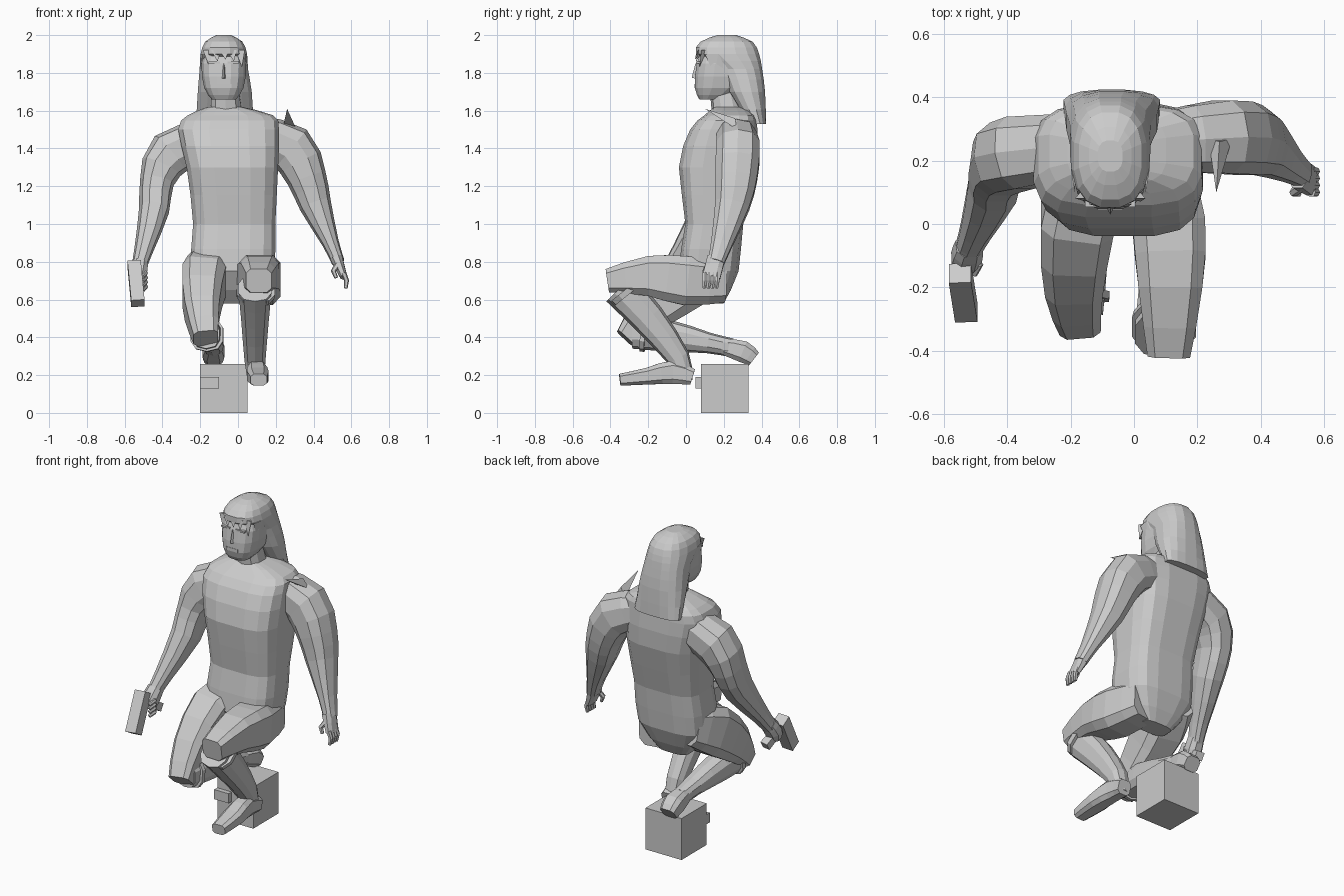
import bpy, bmesh, math
from mathutils import Vector

default_cube = bpy.data.objects.get("Cube")
if default_cube:
    bpy.data.objects.remove(default_cube)

SHADE = (0.6, 0.6, 0.6, 1)
grey = bpy.data.materials.new("plain grey")
grey.use_nodes = True
grey.diffuse_color = SHADE
grey.node_tree.nodes["Principled BSDF"].inputs["Base Color"].default_value = SHADE

SIDEWAYS, DEPTHWAYS, UP = Vector((1, 0, 0)), Vector((0, 1, 0)), Vector((0, 0, 1))


def finish(name, bm):
    bmesh.ops.recalc_face_normals(bm, faces=bm.faces)
    mesh = bpy.data.meshes.new(name)
    bm.to_mesh(mesh)
    bm.free()
    mesh.materials.append(grey)
    part = bpy.data.objects.new(name, mesh)
    bpy.context.collection.objects.link(part)


def resample(values, steps):
    """Add evenly eased values between the given ones."""
    last = len(values) - 1
    result = []
    for i in range(last):
        start, end = values[i], values[i + 1]
        leave = (end - values[max(i - 1, 0)]) / 2
        arrive = (values[min(i + 2, last)] - start) / 2
        for k in range(steps):
            t = k / steps
            ease = t * t * (3 - 2 * t)
            result.append(start * (1 - ease) + end * ease
                          + leave * (t * (1 - t) ** 2) - arrive * (t * t * (1 - t)))
    return result + [values[-1]]


def outline(center, across, along, width, depth, sides, power):
    """Rounded-box cross-section; a smaller power is boxier."""
    points = []
    for i in range(sides):
        angle = 2 * math.pi * (i + 0.5) / sides
        c, s = math.cos(angle), math.sin(angle)
        points.append(center + across * math.copysign(abs(c) ** power, c) * width
                      + along * math.copysign(abs(s) ** power, s) * depth)
    return points


def limb(name, path, widths, depths=None, side=SIDEWAYS, sides=10, power=0.8, steps=2, upright=False):
    """Loft a tapering cross-section along a path."""
    centers = resample([Vector(p) for p in path], steps)
    wide = resample(widths, steps)
    deep = resample(depths or widths, steps)
    bm = bmesh.new()
    rows = []
    for i, center in enumerate(centers):
        before, after = centers[max(i - 1, 0)], centers[min(i + 1, len(centers) - 1)]
        direction = UP if upright else (after - before).normalized()
        across = (side - direction * side.dot(direction)).normalized()
        points = outline(center, across, direction.cross(across), wide[i], deep[i], sides, power)
        rows.append([bm.verts.new(p) for p in points])
    for low, high in zip(rows, rows[1:]):
        for i in range(sides):
            j = (i + 1) % sides
            bm.faces.new((low[i], low[j], high[j], high[i]))
    bm.faces.new(rows[0])
    bm.faces.new(rows[-1])
    finish(name, bm)


def solid(name, points):
    """Faceted piece wrapped tightly around a few corners."""
    bm = bmesh.new()
    for p in points:
        bm.verts.new(p)
    bmesh.ops.convex_hull(bm, input=bm.verts)
    finish(name, bm)


def box(name, low, high):
    solid(name, [(x, y, z) for x in (low[0], high[0])
                 for y in (low[1], high[1]) for z in (low[2], high[2])])


# Seat block with the small plate on its front
box("seat_block", (-.2, .08, 0), (.05, .33, .26))
box("block_plate", (-.2, .05, .13), (-.1, .09, .19))

# Torso and neck
limb("torso",
     path=[(-.03, .14, .58), (-.03, .12, .75), (-.02, .15, 1), (-.03, .17, 1.3),
           (-.05, .2, 1.5), (-.04, .23, 1.575), (-.07, .23, 1.62)],
     widths=[.1, .22, .22, .245, .27, .23, .09], depths=[.06, .16, .155, .21, .18, .135, .08],
     sides=16, power=.58, upright=True)
limb("neck", path=[(-.06, .23, 1.55), (-.07, .2, 1.72)], widths=[.09, .075])

# Head with nose, lips and brows
FACE = -.075
limb("head", path=[(FACE, .13, 1.66), (FACE, .18, 1.72), (FACE, .2, 1.85), (FACE, .2, 1.97)],
     widths=[.065, .105, .12, .08], depths=[.06, .135, .145, .1], sides=16, power=.7, upright=True)
solid("nose", [(FACE, .03, 1.775), (FACE, .05, 1.85), (FACE, .08, 1.86)]
      + [(FACE + s * .022, .07, 1.765) for s in (-1, 1)])
box("lips", (FACE - .04, .045, 1.72), (FACE + .04, .08, 1.74))
for s in (-1, 1):
    middle = FACE + s * .05
    box("brow", (middle - .03, .053, 1.85), (middle + .03, .09, 1.86))

# Long hair with a jagged fringe and locks beside the face
limb("hair",
     path=[(-.07, .38, 1.53), (-.07, .32, 1.7), (FACE, .285, 1.82),
           (FACE, .22, 1.9), (FACE, .215, 1.965), (FACE, .215, 2)],
     widths=[.155, .145, .13, .125, .1, .04], depths=[.045, .1, .12, .17, .14, .05],
     sides=16, power=.8, upright=True)
for i in range(-2, 3):
    x = FACE + i * .043
    y = .047 + .006 * i * i
    tip = 1.87 - .01 * i * i
    solid("fringe_lock", [(x - .025, y + .01, 1.92), (x + .025, y + .01, 1.92),
                          (x + .01, y, tip), (x, y + .04, 1.92)])
for s in (-1, 1):
    x = FACE + s * .112
    solid("side_lock", [(x, .1, 1.9), (x, .24, 1.9), (x + s * .012, .17, 1.9), (x, .15, 1.79), (x, .22, 1.76)])

# Arms
limb("left_arm",
     path=[(.1, .26, 1.47), (.28, .275, 1.4), (.365, .265, 1.24), (.41, .245, 1.1), (.49, .19, .9), (.53, .16, .8)],
     widths=[.1, .12, .115, .095, .06, .045], depths=[.1, .13, .105, .085, .045, .035], side=DEPTHWAYS)
limb("right_arm",
     path=[(-.16, .25, 1.46), (-.36, .225, 1.37), (-.43, .19, 1.22), (-.445, .12, 1.07),
           (-.5, -.02, .86), (-.525, -.08, .77)],
     widths=[.1, .12, .11, .095, .055, .045], depths=[.1, .125, .09, .08, .05, .04], side=DEPTHWAYS)

# Open left hand and closed right hand
limb("left_palm", path=[(.52, .16, .82), (.56, .135, .72)], widths=[.05, .05],
     depths=[.035, .02], side=DEPTHWAYS, sides=8)
limb("right_palm", path=[(-.52, -.07, .79), (-.53, -.11, .73), (-.53, -.13, .68)],
     widths=[.045, .05, .035], side=DEPTHWAYS, sides=8)
for i in range(4):
    y = .1 + i * .022
    limb("left_finger", path=[(.56, y, .74), (.575, y, .7), (.57, y - .005, .66)],
         widths=[.014, .013, .01], side=DEPTHWAYS, sides=6, steps=1)
    z = .74 - i * .024
    limb("right_finger", path=[(-.51, -.1, z), (-.49, -.13, z), (-.505, -.16, z - .02)],
         widths=[.014, .014, .01], side=UP, sides=6, steps=1)
limb("left_thumb", path=[(.53, .12, .79), (.505, .1, .75), (.52, .095, .715)],
     widths=[.016, .014, .01], side=DEPTHWAYS, sides=6, steps=1)

# Handgun pointing down and forward
limb("gun_slide", path=[(-.55, -.155, .79), (-.53, -.28, .58)], widths=[.05, .05],
     sides=4, power=1, steps=1)
limb("gun_grip", path=[(-.54, -.17, .74), (-.52, -.04, .66)], widths=[.03, .035],
     sides=4, power=1, steps=1)

# Left leg: raised thigh, shin, boot and flared cuff
limb("left_thigh", path=[(.08, .2, .69), (.11, 0, .7), (.115, -.2, .725), (.11, -.415, .7)],
     widths=[.1, .12, .105, .07], depths=[.11, .135, .11, .065], sides=8, power=.5)
limb("left_shin", path=[(.09, -.35, .66), (.09, -.2, .5), (.09, -.04, .29), (.095, -.01, .17)],
     widths=[.09, .075, .058, .045], depths=[.1, .09, .062, .045])
limb("left_boot", path=[(.1, .035, .19), (.1, -.07, .215), (.105, -.2, .195), (.11, -.35, .175)],
     widths=[.045, .05, .06, .045], depths=[.045, .065, .047, .033], sides=8, power=.6)
limb("left_boot_cuff", path=[(.095, -.325, .65), (.095, -.305, .625)], widths=[.105, .1], steps=1)

# Right leg: lowered knee, shin folded back, boot resting above the block
limb("right_thigh", path=[(-.13, .18, .77), (-.18, .02, .7), (-.19, -.18, .54), (-.17, -.32, .395)],
     widths=[.12, .12, .095, .068], depths=[.11, .15, .115, .06], sides=8, power=.5)
limb("right_shin", path=[(-.17, -.28, .42), (-.155, -.1, .41), (-.135, .12, .37), (-.13, .24, .345)],
     widths=[.075, .075, .06, .048], depths=[.08, .085, .055, .05])
limb("right_boot", path=[(-.13, .2, .35), (-.13, .3, .325), (-.13, .36, .285)],
     widths=[.045, .06, .05], depths=[.045, .06, .045], sides=8, power=.6)
limb("right_boot_cuff", path=[(-.165, -.235, .415), (-.163, -.21, .412)], widths=[.09, .09], steps=1)

# Collar spike on the left shoulder
solid("shoulder_spike", [(.26, .1, 1.61), (.235, .27, 1.5), (.31, .27, 1.5), (.27, .26, 1.56)])
